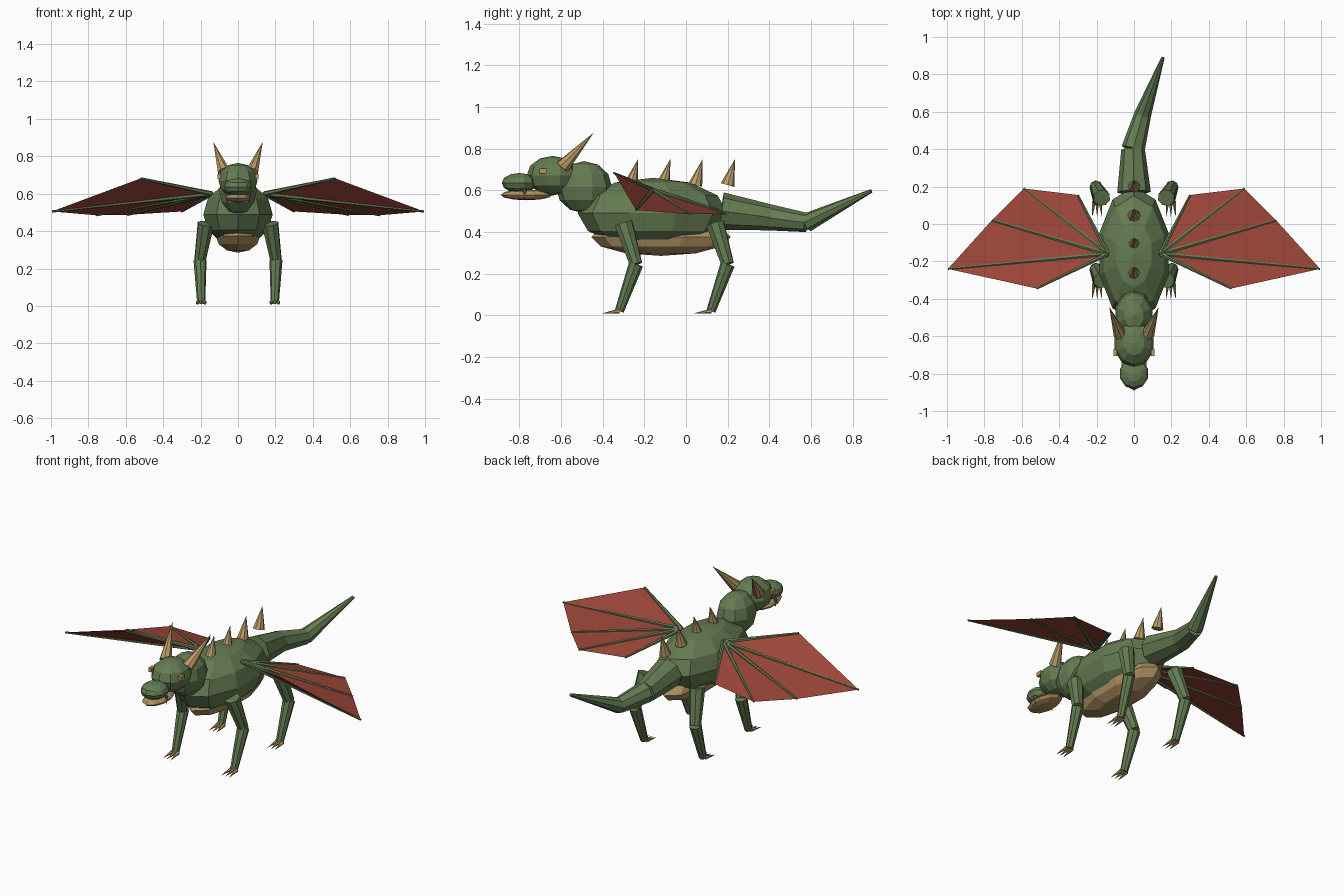
import bpy, bmesh
from mathutils import Vector, Matrix

if "Cube" in bpy.data.objects:
    bpy.data.objects.remove(bpy.data.objects["Cube"])


def material(name, rgb):
    m = bpy.data.materials.new(name)
    m.use_nodes = True
    m.diffuse_color = (*rgb, 1)
    m.node_tree.nodes["Principled BSDF"].inputs["Base Color"].default_value = (*rgb, 1)
    return m


green = material("scale green", (0.13, 0.2, 0.085))
tan = material("belly tan", (0.42, 0.28, 0.12))
horn = material("horn tan", (0.5, 0.34, 0.14))
red = material("wing red", (0.33, 0.06, 0.04))
amber = material("eye amber", (0.55, 0.3, 0.1))
grey = material("tooth grey", (0.2, 0.2, 0.19))


def finish(name, bm, mat):
    mesh = bpy.data.meshes.new(name)
    bm.to_mesh(mesh)
    bm.free()
    mesh.materials.append(mat)
    ob = bpy.data.objects.new(name, mesh)
    bpy.context.collection.objects.link(ob)
    return ob


def ball(name, centre, radii, mat, segments=10, rings=6):
    bm = bmesh.new()
    fit = Matrix.Translation(centre) @ Matrix.Diagonal((*radii, 1))
    bmesh.ops.create_uvsphere(bm, u_segments=segments, v_segments=rings, radius=1, matrix=fit)
    return finish(name, bm, mat)


def cone(name, start, end, r1, r2, mat, sides=8):
    """Tapered rod from start to end."""
    a, b = Vector(start), Vector(end)
    turn = (b - a).to_track_quat('Z', 'Y').to_matrix().to_4x4()
    bm = bmesh.new()
    bmesh.ops.create_cone(bm, cap_ends=True, segments=sides, radius1=r1, radius2=r2,
                          depth=(b - a).length,
                          matrix=Matrix.Translation((a + b) / 2) @ turn)
    return finish(name, bm, mat)


# Trunk, neck and head
ball("body", (0, -0.16, 0.49), (0.195, 0.36, 0.17), green)
ball("belly", (0, -0.12, 0.375), (0.125, 0.335, 0.09), tan)
ball("neck", (0, -0.49, 0.615), (0.105, 0.135, 0.125), green)
ball("head", (0, -0.64, 0.67), (0.11, 0.125, 0.095), green)
ball("snout", (0, -0.8, 0.635), (0.078, 0.085, 0.048), green)
ball("jaw", (0, -0.765, 0.578), (0.07, 0.125, 0.026), tan)

# Tail in three tapering, bending lengths
tail = [((0, 0.17, 0.5), 0.09), ((-0.005, 0.4, 0.47), 0.063),
        ((0.045, 0.58, 0.445), 0.046), ((0.155, 0.89, 0.597), 0.009)]
for i in range(3):
    (a, ra), (b, rb) = tail[i], tail[i + 1]
    cone(f"tail_{i + 1}", a, b, ra, rb, green)

# Back spikes
for i in range(4):
    y = -0.265 + i * 0.155
    cone(f"back_spike_{i + 1}", (0, y, 0.625), (0, y + 0.035, 0.75), 0.034, 0, horn)

root = (0.14, -0.16, 0.6)
wing_tips = [(0.52, -0.345, 0.682), (0.995, -0.24, 0.505), (0.76, 0.02, 0.485),
             (0.59, 0.19, 0.487), (0.3, 0.155, 0.505)]

for side, s in (("left", 1), ("right", -1)):
    def flip(p):
        return Vector((s * p[0], p[1], p[2]))

    # Face details
    cone(f"{side}_horn", flip((0.075, -0.59, 0.715)), flip((0.132, -0.443, 0.877)), 0.035, 0, horn)
    bm = bmesh.new()
    bmesh.ops.create_cube(bm, size=1, matrix=Matrix.Translation(flip((0.1, -0.687, 0.692)))
                          @ Matrix.Diagonal((0.02, 0.035, 0.025, 1)))
    finish(f"{side}_eye", bm, amber)
    cone(f"{side}_tooth", flip((0.06, -0.775, 0.605)), flip((0.06, -0.775, 0.55)), 0.01, 0, grey, 6)

    # Legs with three claws per foot
    for pair, dy in (("front", 0), ("back", 0.44)):
        hip, knee, ankle = (flip((x, y + dy, z)) for x, y, z in
                            ((0.172, -0.3, 0.44), (0.203, -0.24, 0.245), (0.197, -0.32, 0.02)))
        cone(f"{side}_{pair}_thigh", hip, knee, 0.046, 0.032, green)
        cone(f"{side}_{pair}_shin", knee, ankle, 0.035, 0.022, green)
        for n in (-1, 0, 1):
            cone(f"{side}_{pair}_claw_{n + 2}", ankle + Vector((n * 0.017, 0, 0)),
                 ankle + Vector((n * 0.026, -0.085, -0.012)), 0.012, 0, horn, 6)

    # Wing skin and its finger bones
    bm = bmesh.new()
    hub = bm.verts.new(flip(root))
    rim = [bm.verts.new(flip(p)) for p in wing_tips]
    for a, b in zip(rim, rim[1:]):
        bm.faces.new((hub, a, b) if s > 0 else (hub, b, a))
    finish(f"{side}_wing_skin", bm, red)
    for i, p in enumerate(wing_tips):
        cone(f"{side}_wing_bone_{i + 1}", flip(root), flip(p), 0.013, 0.006, green, 6)
